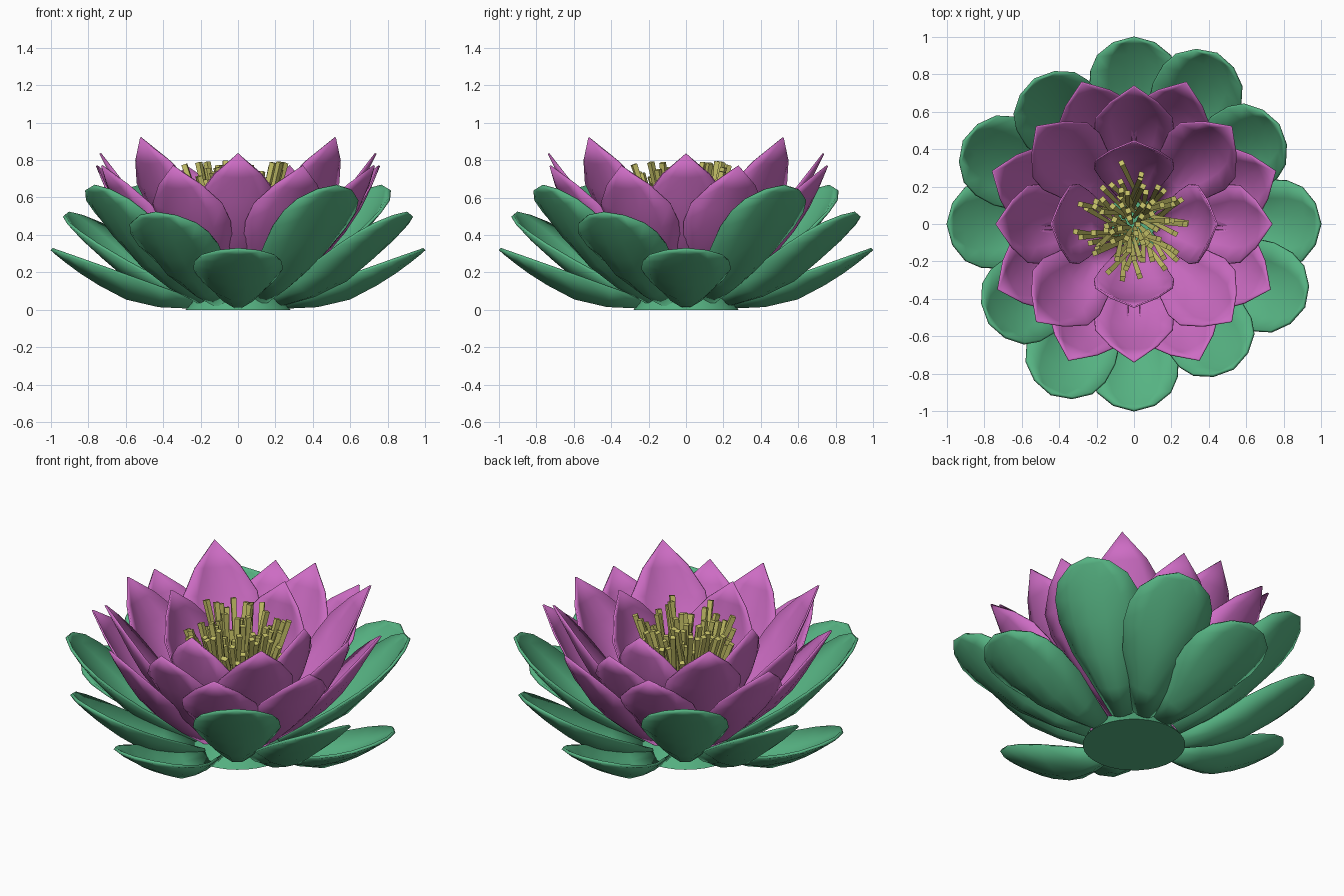
import bpy, bmesh, math, random
from mathutils import Vector

if "Cube" in bpy.data.objects:
    bpy.data.objects.remove(bpy.data.objects["Cube"])

random.seed(4)


def material(name, rgb):
    m = bpy.data.materials.new(name)
    m.diffuse_color = (*rgb, 1)
    m.use_nodes = True
    m.node_tree.nodes["Principled BSDF"].inputs["Base Color"].default_value = m.diffuse_color
    return m


GREEN = material("leaf green", (0.093, 0.45, 0.225))
PINK = material("petal pink", (0.61, 0.15, 0.55))
YELLOW = material("stamen yellow", (0.58, 0.55, 0.14))


def finish(name, bm, mat, thick=0):
    bmesh.ops.recalc_face_normals(bm, faces=bm.faces)
    me = bpy.data.meshes.new(name)
    bm.to_mesh(me)
    bm.free()
    me.materials.append(mat)
    ob = bpy.data.objects.new(name, me)
    bpy.context.collection.objects.link(ob)
    if thick:
        s = ob.modifiers.new("thickness", 'SOLIDIFY')
        s.thickness, s.offset = thick, 0
    return ob


def smooth(ob):
    bpy.ops.object.select_all(action='DESELECT')
    ob.select_set(True)
    bpy.context.view_layer.objects.active = ob
    bpy.ops.object.shade_smooth_by_angle(angle=math.radians(30))


# (position along blade, half width, cup depth)
LEAF = [(0, .06, .05), (.2, .125, .1), (.42, .2, .12), (.62, .235, .095),
        (.76, .23, .068), (.87, .195, .04), (.96, .11, .014), (1, 0, 0)]
PETAL = [(0, .05, .03), (.2, .11, .07), (.4, .175, .09), (.56, .212, .085),
         (.7, .205, .062), (.85, .125, .03), (1, 0, 0)]


def blade(name, mat, deg, base, tip, rows, thick, depth=1):
    """Spoon-shaped blade whose rim lies in a plane from base to tip (radius, z)."""
    a = math.radians(deg)
    out, side, up = Vector((math.cos(a), math.sin(a), 0)), Vector((-math.sin(a), math.cos(a), 0)), Vector((0, 0, 1))
    p0 = out * base[0] + up * base[1]
    axis = out * tip[0] + up * tip[1] - p0
    n = (out * axis.z - up * axis.dot(out)).normalized()
    us = [-1, -.6, -.2, .2, .6, 1]
    bm = bmesh.new()
    grid = []
    for t, w, sag in rows:
        c = p0 + axis * t
        if w == 0:
            grid.append([bm.verts.new(c)] * len(us))
        else:
            grid.append([bm.verts.new(c + side * (w * u) + n * (sag * depth * (1 - u * u))) for u in us])
    for r0, r1 in zip(grid, grid[1:]):
        for i in range(len(us) - 1):
            f = [r0[i], r0[i + 1], r1[i + 1], r1[i]]
            bm.faces.new(f[:3] if f[2] is f[3] else f)
    smooth(finish(name, bm, mat, thick))


# outer leaves: three tiers of four
for tier, off, base, tip in (("low", 0, (.24, .06), (.995, .325)),
                             ("middle", -26, (.24, .07), (1.01, .52)),
                             ("high", 34.5, (.22, .08), (.935, .665))):
    for k in range(4):
        blade(f"{tier}_leaf_{k + 1}", GREEN, 90 * k + off, base, tip, LEAF, .016)

# petals, from the outer ring to the inner ring
outer = [20.5, 69.8, 110.2, 159.5, 205.6, 244.4, 295.6, 334.4]
for ring, angles, base, tip in (
        ("outer", outer, (.19, .1), (.805, .77)),
        ("middle", [0, 90, 180, 270], (.16, .1), (.735, .835)),
        ("tall", [45, 135, 225, 315], (.13, .11), (.735, .92)),
        ("inner", [0, 90, 180, 270], (.1, .13), (.443, .835))):
    for k, d in enumerate(angles):
        blade(f"{ring}_petal_{k + 1}", PINK, d, base, tip, PETAL, .01)

# foot under the flower
bm = bmesh.new()
bmesh.ops.create_cone(bm, cap_ends=True, segments=32, radius1=.28, radius2=.2, depth=.1)
bmesh.ops.translate(bm, verts=bm.verts, vec=(0, 0, .05))
smooth(finish("foot", bm, GREEN))

# stamens: square rods fanning out of the centre
bm = bmesh.new()
for k in range(75):
    a = k * 2.39996 + random.uniform(-.2, .2)
    r = .32 * math.sqrt((k + .5) / 75) * random.uniform(.8, 1.05)
    b = a + random.uniform(-.7, .7)
    tip = Vector((r * math.cos(a), r * math.sin(a), random.uniform(.62, .8)))
    foot = Vector((.35 * r * math.cos(b), .35 * r * math.sin(b), .2))
    q = (tip - foot).to_track_quat('Z', 'Y')
    ring = []
    for p, w in ((foot, .008), (tip, .014)):
        ring.append([bm.verts.new(p + q @ Vector((x * w, y * w, 0)))
                     for x, y in ((-1, -1), (1, -1), (1, 1), (-1, 1))])
    lo, hi = ring
    bm.faces.new(lo[::-1])
    bm.faces.new(hi)
    for i in range(4):
        j = (i + 1) % 4
        bm.faces.new((lo[i], lo[j], hi[j], hi[i]))
finish("stamens", bm, YELLOW)
